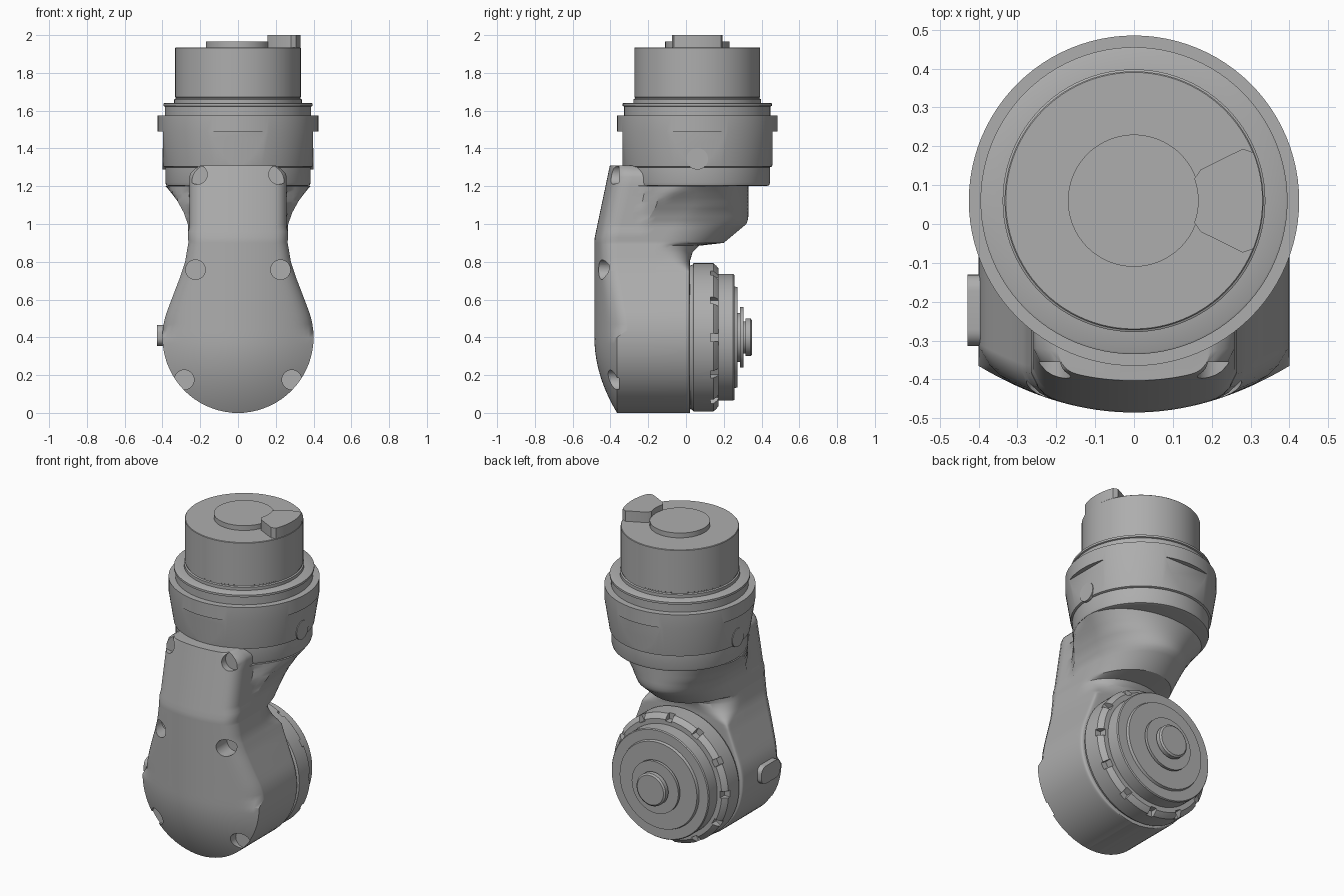
import bpy, bmesh, math
from mathutils import Matrix, Vector

if "Cube" in bpy.data.objects:
    bpy.data.objects.remove(bpy.data.objects["Cube"])

grey = bpy.data.materials.new("machined_grey")
grey.use_nodes = True
grey.diffuse_color = (0.42, 0.42, 0.42, 1)
grey.node_tree.nodes["Principled BSDF"].inputs["Base Color"].default_value = grey.diffuse_color

AXIS_Y = 0.06                       # upper joint axis
JOINT_Z = 0.4                       # lower joint axis
UPPER = Matrix.Translation((0, AXIS_Y, 0))
LOWER = Matrix.Translation((0, 0, JOINT_Z)) @ Matrix.Rotation(-math.pi / 2, 4, "X")


def finish(name, bm):
    bmesh.ops.recalc_face_normals(bm, faces=bm.faces)
    mesh = bpy.data.meshes.new(name)
    bm.to_mesh(mesh)
    bm.free()
    mesh.materials.append(grey)
    obj = bpy.data.objects.new(name, mesh)
    bpy.context.collection.objects.link(obj)
    return obj


def activate(obj):
    bpy.ops.object.select_all(action="DESELECT")
    obj.select_set(True)
    bpy.context.view_layer.objects.active = obj


def smooth(obj, angle=32):
    activate(obj)
    bpy.ops.object.shade_smooth_by_angle(angle=math.radians(angle))


def cut(obj, cutter):
    cutter.hide_render = True
    mod = obj.modifiers.new("cut", "BOOLEAN")
    mod.operation = "DIFFERENCE"
    mod.solver = "EXACT"
    mod.object = cutter
    activate(obj)
    bpy.ops.object.modifier_apply(modifier=mod.name)
    bpy.data.objects.remove(cutter)


def bridge(bm, rings):
    """Join closed rings of points into a capped skin."""
    loops = [[bm.verts.new(p) for p in ring] for ring in rings]
    n = len(loops[0])
    for a, b in zip(loops, loops[1:]):
        for i in range(n):
            j = (i + 1) % n
            bm.faces.new((a[i], a[j], b[j], b[i]))
    bm.faces.new(loops[0])
    bm.faces.new(loops[-1])


def lathe(name, profile, matrix, sides=96):
    bm = bmesh.new()
    turns = [2 * math.pi * i / sides for i in range(sides)]
    bridge(bm, [[matrix @ Vector((r * math.cos(a), r * math.sin(a), h)) for a in turns]
                for r, h in profile])
    return finish(name, bm)


def prism(name, outline, z0, z1, matrix):
    bm = bmesh.new()
    bridge(bm, [[matrix @ Vector((x, y, z)) for x, y in outline] for z in (z0, z1)])
    return finish(name, bm)


def lerp(table, z):
    for (a, va), (b, vb) in zip(table, table[1:]):
        if z <= b:
            return va + (vb - va) * max(0, z - a) / (b - a)
    return table[-1][1]


# Arm: round lower housing, waisted neck and flared top, lofted upward
WIDTH = [(0.55, 0.371), (0.65, 0.333), (0.72, 0.306), (0.8, 0.28), (0.9, 0.263), (1.0, 0.266),
         (1.06, 0.287), (1.12, 0.32), (1.17, 0.357), (1.2, 0.383)]
BACK = [(0.8, 0.02), (0.85, 0.035), (0.885, 0.07), (0.9, 0.2), (1.0, 0.32), (1.03, 0.33)]
SIDE = [(0.8, -0.2), (0.95, -0.1), (1.1, 0.04), (1.2, AXIS_Y)]
SQUARE = [(0.76, 0.06), (0.88, 1.0)]
COVER = 0.258


def half_width(z):
    if z < 0.55:
        return max(0.03, math.sqrt(max(0, 0.16 - (z - JOINT_Z) ** 2)))
    if z > 1.2:
        return COVER - 0.06 * max(0, (z - 1.25) / 0.06) ** 2
    return lerp(WIDTH, z)


def front_y(x, z, s):
    y = -0.485 + 0.75 * x * x + 0.045 * abs(s) ** 14 * (z > 0.4)
    if z < JOINT_Z:
        y += 0.75 * (z - JOINT_Z) ** 2
    return y + max(0, z - 0.92) * 0.21


def arm_section(z):
    w, back, side, p = half_width(z), lerp(BACK, z), lerp(SIDE, z), lerp(SQUARE, z)

    def limit(x, y):
        if z < 0.98:
            return x
        m = max(COVER, math.sqrt(max(0, 0.383 ** 2 - (y - AXIS_Y) ** 2)))
        return max(-m, min(m, x))

    wf = limit(w, -0.4)
    front = [(wf * s, front_y(wf * s, z, s)) for s in (i / 16 for i in range(-16, 17))]
    y0 = front[-1][1]
    wall = [y0 + (side - y0) * i / 10 for i in range(1, 10)]
    right = [(limit(w, y), y) for y in wall]
    rear = []
    for i in range(41):
        c, s = math.cos(math.pi * i / 40), math.sin(math.pi * i / 40)
        x = w * math.copysign(abs(c) ** p, c)
        y = side + (back - side) * max(s, 0) ** p if 0 < i < 40 else side
        rear.append((limit(x, y), y))
    left = [(-x, y) for x, y in reversed(right)]
    return [(x, y, z) for x, y in front + right + rear + left]


levels = [0.4 - 0.4 * math.cos(math.pi * i / 36) for i in range(21)]
levels += [0.5 + 0.025 * i for i in range(15)]
levels += [0.86, 0.872, 0.885, 0.893, 0.9, 0.91, 0.93, 0.96]
levels += [0.98 + 0.02 * i for i in range(12)] + [1.205, 1.25, 1.27, 1.29, 1.3, 1.31]
bm = bmesh.new()
bridge(bm, [arm_section(z) for z in sorted(set(levels))])
arm = finish("arm_housing", bm)

# Bolt recesses in the front cover
bm = bmesh.new()
for sx in (-1, 1):
    for x, z in ((0.215, 1.262), (0.225, 0.758), (0.285, 0.175)):
        place = Matrix.Translation((sx * x, -0.455, z)) @ Matrix.Rotation(math.pi / 2, 4, "X")
        bmesh.ops.create_cone(bm, cap_ends=True, segments=28, radius1=0.052, radius2=0.052,
                              depth=0.2, matrix=place)
cut(arm, finish("recess_cutter", bm))
smooth(arm)

# Lower joint: notched ring, output disc and stub
ring = lathe("joint_ring", [(0.37, 0.0), (0.385, 0.035), (0.393, 0.04), (0.393, 0.145),
                            (0.38, 0.16), (0.365, 0.172), (0.3, 0.172)], LOWER)
bm = bmesh.new()
for i in range(12):
    place = LOWER @ Matrix.Rotation(math.pi * i / 6, 4, "Z") @ Matrix.Translation((0.39, 0, 0.16))
    bmesh.ops.create_cube(bm, size=1, matrix=place @ Matrix.Diagonal((0.07, 0.042, 0.06, 1)))
cut(ring, finish("notch_cutter", bm))
smooth(ring)
smooth(lathe("output_disc", [(0.335, 0.16), (0.335, 0.25), (0.33, 0.256), (0.27, 0.256),
                             (0.265, 0.272), (0.1, 0.272)], LOWER))
smooth(lathe("output_stub", [(0.13, 0.26), (0.13, 0.285), (0.16, 0.287), (0.16, 0.304), (0.085, 0.304),
                             (0.085, 0.314), (0.1, 0.316), (0.1, 0.342), (0.09, 0.35)], LOWER))

# Side connector pad: rounded slot on the lower housing
slot = []
for k in range(4):
    cx, cy = (0.05, -0.05, -0.05, 0.05)[k], (0.015, 0.015, -0.015, -0.015)[k]
    for i in range(7):
        a = math.pi / 2 * (k + i / 6)
        slot.append((cx + 0.042 * math.cos(a), cy + 0.04 * math.sin(a)))
to_side = Matrix(((0, 0, -1, 0), (1, 0, 0, -0.222), (0, 1, 0, 0.41), (0, 0, 0, 1)))
smooth(prism("side_pad", slot, 0.38, 0.428, to_side))

# Upper flange below the collar
smooth(lathe("upper_flange", [(0.365, 1.2), (0.38, 1.205), (0.385, 1.22), (0.385, 1.31)], UPPER))

# Collar: tapered drum with four flats
collar = lathe("collar", [(0.385, 1.3), (0.396, 1.305), (0.425, 1.49), (0.425, 1.575),
                          (0.39, 1.575)], UPPER)
bm = bmesh.new()
for i in range(4):
    place = UPPER @ Matrix.Rotation(math.pi / 2 * i, 4, "Z") @ Matrix.Translation((0.497, 0, 1.38))
    bmesh.ops.create_cube(bm, size=1, matrix=place @ Matrix.Diagonal((0.2, 0.7, 0.22, 1)))
cut(collar, finish("flat_cutter", bm))
smooth(collar, 25)

# Arched plates on the collar sides
for sx, name in ((1, "right_arch_plate"), (-1, "left_arch_plate")):
    turn = Matrix.Translation((0, AXIS_Y, 1.345)) @ Matrix.Rotation(sx * math.pi / 2, 4, "Y")
    smooth(lathe(name, [(0.057, 0.36), (0.057, 0.401)], turn, 32))

# Seal ring, cap and centre disc
smooth(lathe("seal_ring", [(0.387, 1.56), (0.387, 1.622), (0.395, 1.625), (0.395, 1.638),
                           (0.39, 1.641), (0.3, 1.641)], UPPER))
smooth(lathe("cap", [(0.338, 1.63), (0.338, 1.66), (0.33, 1.664), (0.33, 1.67), (0.333, 1.672),
                     (0.333, 1.932), (0.33, 1.935)], UPPER))
smooth(lathe("centre_disc", [(0.17, 1.92), (0.17, 1.965)], UPPER))

# Locating key: rounded sector on top of the cap
key = []
for r, spread, way in ((0.165, 20, 1), (0.19, 25, 0), (0.31, 25.5, 0), (0.331, 22, -1), (0.31, -25.5, 0),
                       (0.19, -25, 0)):
    steps = range(-8, 9) if way else [8]
    for i in steps:
        a = math.radians(spread * i / 8 * (way or 1))
        key.append((r * math.cos(a), r * math.sin(a)))
smooth(prism("locating_key", key, 1.92, 2.0, UPPER))
